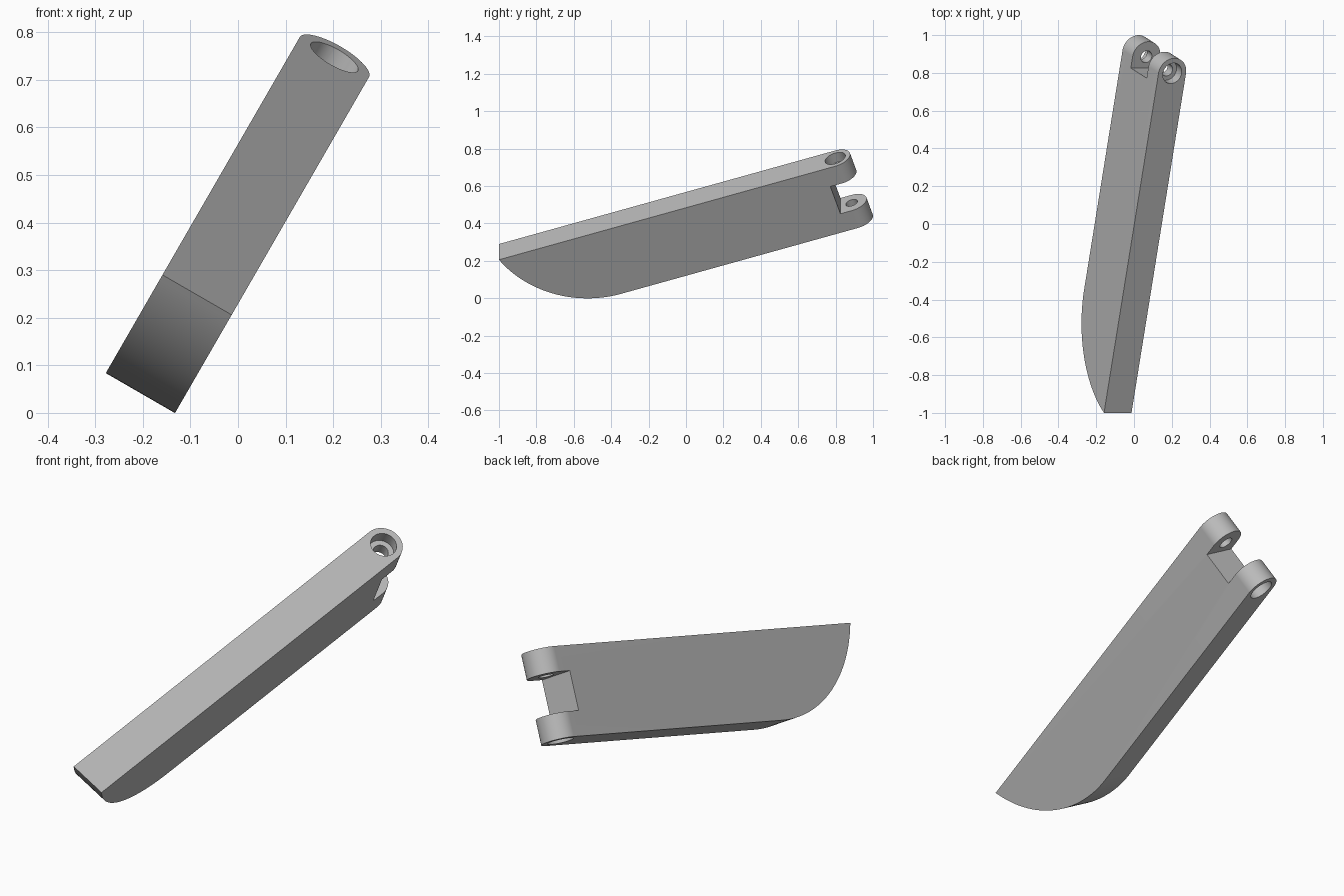
import bpy, bmesh
from math import sin, cos, pi, radians, atan2
from mathutils import Matrix, Vector

if "Cube" in bpy.data.objects:
    bpy.data.objects.remove(bpy.data.objects["Cube"])

HEIGHT = 0.40      # blade height
HALF = 0.084       # half of the thickness, also the radius of the rounded ears
END = 1.972        # full length along the blade
PIN = END - HALF   # pin axis position
SLOT = 1.825       # floor of the fork slot
EAR = 0.112        # ear height
BORE = 0.057       # counterbore radius and depth

grey = bpy.data.materials.new("plain grey")
grey.use_nodes = True
grey.diffuse_color = (0.5, 0.5, 0.5, 1)
grey.node_tree.nodes["Principled BSDF"].inputs["Base Color"].default_value = (0.5, 0.5, 0.5, 1)


def prism(name, points, offset):
    """Closed solid made by sweeping a flat outline along an offset."""
    bm = bmesh.new()
    face = bm.faces.new([bm.verts.new(p) for p in points])
    swept = bmesh.ops.extrude_face_region(bm, geom=[face])["geom"]
    bmesh.ops.translate(bm, vec=Vector(offset),
                        verts=[g for g in swept if isinstance(g, bmesh.types.BMVert)])
    bmesh.ops.recalc_face_normals(bm, faces=bm.faces)
    mesh = bpy.data.meshes.new(name)
    bm.to_mesh(mesh)
    bm.free()
    mesh.materials.append(grey)
    obj = bpy.data.objects.new(name, mesh)
    bpy.context.collection.objects.link(obj)
    return obj


def arc(cx, cy, r, start, end, n):
    return [(cx + r * cos(start + (end - start) * i / n),
             cy + r * sin(start + (end - start) * i / n)) for i in range(n + 1)]


def combine(target, cutter, operation):
    """Apply a boolean and discard the cutter."""
    cutter.hide_render = True
    mod = target.modifiers.new(cutter.name, 'BOOLEAN')
    mod.operation, mod.solver, mod.object = operation, 'EXACT', cutter
    bpy.ops.object.select_all(action='DESELECT')
    target.select_set(True)
    bpy.context.view_layer.objects.active = target
    bpy.ops.object.modifier_apply(modifier=mod.name)
    bpy.data.objects.remove(cutter)


# Side profile: straight top, curved nose and the fork slot
RISE = 0.19
RADIUS = HEIGHT + RISE
NOSE = (RADIUS ** 2 - RISE ** 2) ** 0.5
side = arc(NOSE, RISE, RADIUS, atan2(-RISE, -NOSE), -pi / 2, 40)
far = END + 0.1
side += [(far, -HEIGHT), (far, EAR - HEIGHT), (SLOT, EAR - HEIGHT),
         (SLOT, -EAR), (far, -EAR), (far, 0)]
body = prism("forked_blade", [(s, -HALF, v) for s, v in side], (0, 2 * HALF, 0))

# Plan outline rounds both ears
plan = [(-0.5, -HALF)] + arc(PIN, 0, HALF, -pi / 2, pi / 2, 40) + [(-0.5, HALF)]
# Keep the sides just proud of the blade so only the ends are trimmed
plan = [(s, t * 1.001) for s, t in plan]
combine(body, prism("ear_rounding", [(s, t, -1) for s, t in plan], (0, 0, 2)), 'INTERSECT')

# Pin hole through both ears, with a counterbore on each outer face
for name, radius, bottom, depth in (("pin_hole", 0.033, -0.6, 0.8),
                                    ("upper_bore", BORE, -BORE, 0.2),
                                    ("lower_bore", BORE, -HEIGHT - 0.2, 0.2 + BORE)):
    ring = arc(PIN, 0, radius, 0, 2 * pi, 48)[:-1]
    combine(body, prism(name, [(s, t, bottom) for s, t in ring], (0, 0, depth)), 'DIFFERENCE')

# Tilt the blade into place: length, thickness and height directions
pitch, roll = radians(17.8), radians(30)
up = Vector((sin(roll), 0, cos(roll)))
forward = Vector((0, 1, 0))
length = forward * cos(pitch) + up * sin(pitch)
height = up * cos(pitch) - forward * sin(pitch)
across = height.cross(length)
frame = Matrix((length, across, height)).transposed().to_4x4()
frame.translation = (-0.086, -1, 0.248)
body.data.transform(frame)

bpy.ops.object.select_all(action='DESELECT')
body.select_set(True)
bpy.context.view_layer.objects.active = body
bpy.ops.object.shade_smooth_by_angle(angle=radians(30))
